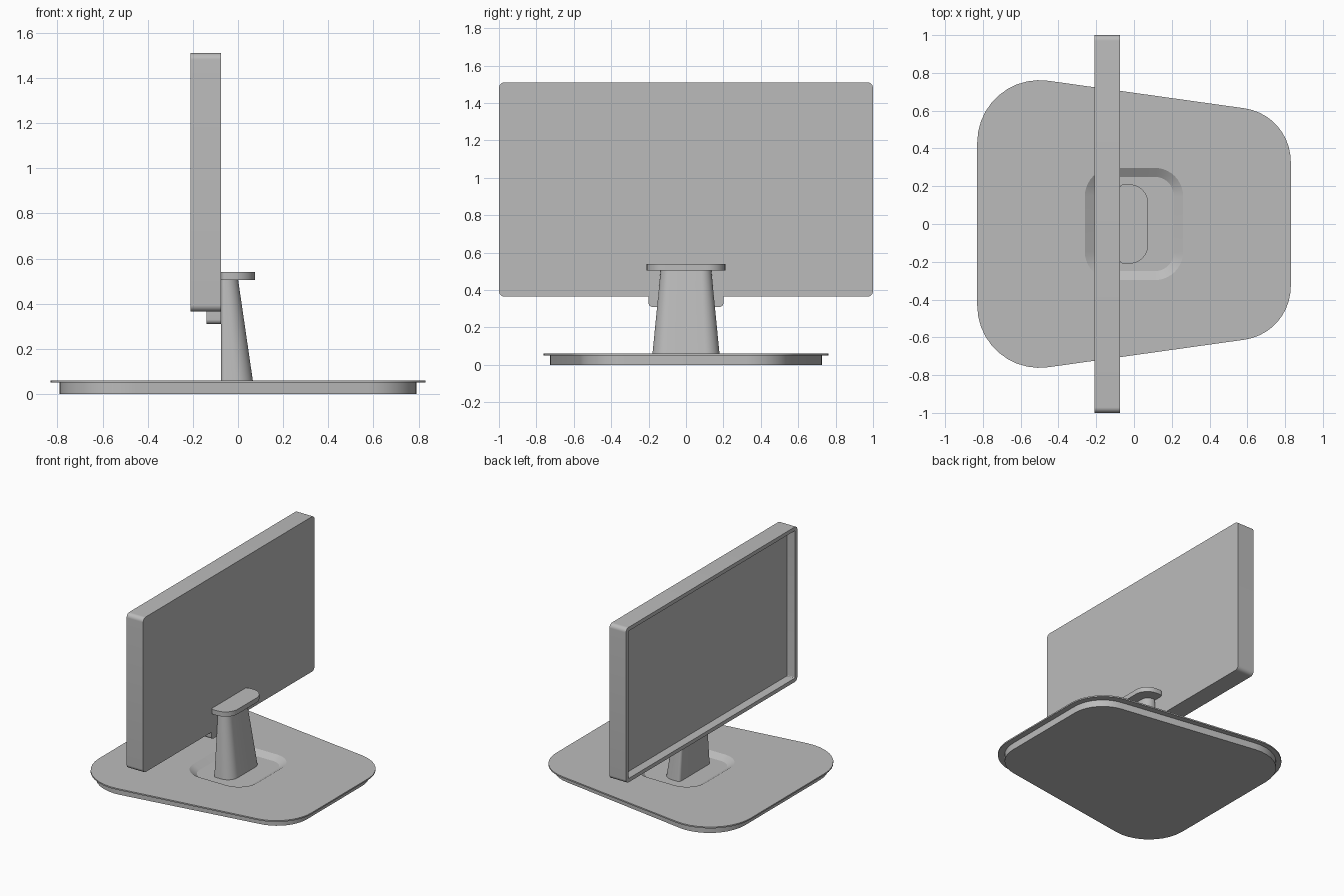
import bpy, bmesh, math
from mathutils import Vector

if "Cube" in bpy.data.objects:
    bpy.data.objects.remove(bpy.data.objects["Cube"])

grey = bpy.data.materials.new("plain_grey")
grey.diffuse_color = (0.5, 0.5, 0.5, 1)
grey.use_nodes = True
grey.node_tree.nodes["Principled BSDF"].inputs["Base Color"].default_value = grey.diffuse_color
SEG = 10


def ring(corners):
    """Outline of a counter-clockwise polygon given as (u, v, radius)."""
    pts = []
    for i, (u, v, r) in enumerate(corners):
        p = Vector((u, v))
        a = (Vector(corners[i - 1][:2]) - p).normalized()
        b = (Vector(corners[(i + 1) % len(corners)][:2]) - p).normalized()
        half = a.angle(b) / 2
        centre = p + (a + b).normalized() * r / math.sin(half)
        start = p + a * r / math.tan(half) - centre
        sweep = math.pi - 2 * half
        for k in range(SEG + 1):
            t = sweep * k / SEG
            c, s = math.cos(t), math.sin(t)
            pts.append((centre.x + start.x * c - start.y * s,
                        centre.y + start.x * s + start.y * c))
    return pts


def box(u0, u1, v, r0, r1, v0=None):
    """Rounded rectangle, radius r0 at the u0 end and r1 at the u1 end."""
    v0 = -v if v0 is None else v0
    return ring([(u0, v0, r0), (u1, v0, r1), (u1, v, r1), (u0, v, r0)])


def loft(name, rings, axis="z"):
    """Skin a list of (outline, height) rings and cap both ends."""
    bm = bmesh.new()
    loops = []
    for pts, h in rings:
        loops.append([bm.verts.new((u, v, h) if axis == "z" else (h, u, v))
                      for u, v in pts])
    n = len(loops[0])
    for lo, hi in zip(loops, loops[1:]):
        for i in range(n):
            j = (i + 1) % n
            bm.faces.new((lo[i], lo[j], hi[j], hi[i]))
    bm.faces.new(loops[0][::-1])
    bm.faces.new(loops[-1])
    bmesh.ops.recalc_face_normals(bm, faces=bm.faces)
    me = bpy.data.meshes.new(name)
    bm.to_mesh(me)
    bm.free()
    me.materials.append(grey)
    ob = bpy.data.objects.new(name, me)
    bpy.context.collection.objects.link(ob)
    bpy.ops.object.select_all(action="DESELECT")
    ob.select_set(True)
    bpy.context.view_layer.objects.active = ob
    bpy.ops.object.shade_smooth_by_angle(angle=math.radians(30))
    return ob


def base_outline(d):
    """Tapered foot outline, inset by d."""
    xl, xr = -0.83 + d, 0.83 - d
    yl, yr = 0.811 - 0.87 * d, 0.578 - 1.15 * d
    rl, rr = 0.33 - d, 0.285 - d
    return ring([(xl, -yl, rl), (xr, -yr, rr), (xr, yr, rr), (xl, yl, rl)])


# Foot with overhanging lip and a sloped dish around the post
loft("base", [
    (base_outline(0.04), 0), (base_outline(0.04), 0.05),
    (base_outline(0), 0.05), (base_outline(0), 0.06),
    (box(-0.26, 0.26, 0.297, 0.15, 0.15), 0.06),
    (box(-0.21, 0.21, 0.25, 0.10, 0.10), 0.03)])

# Tapered post with an upright back
loft("post", [(box(-0.075, 0.07, 0.182, 0.02, 0.08), 0.03),
              (box(-0.075, 0.0, 0.135, 0.015, 0.055), 0.51)])

# Cap on the post
cap = box(-0.075, 0.075, 0.21, 0.02, 0.1)
loft("post_cap", [(cap, 0.505), (cap, 0.54)])

# Screen housing with a recessed display
outer = box(-1, 1, 1.51, 0.03, 0.03, 0.365)
inner = box(-0.972, 0.972, 1.482, 0.006, 0.006, 0.393)
loft("screen", [(outer, -0.075), (outer, -0.21),
                (inner, -0.21), (inner, -0.146)], "x")

# Mounting tab under the screen
tab = box(-0.2, 0.2, 0.42, 0.02, 0.02, 0.31)
loft("mount_tab", [(tab, -0.14), (tab, -0.075)], "x")
